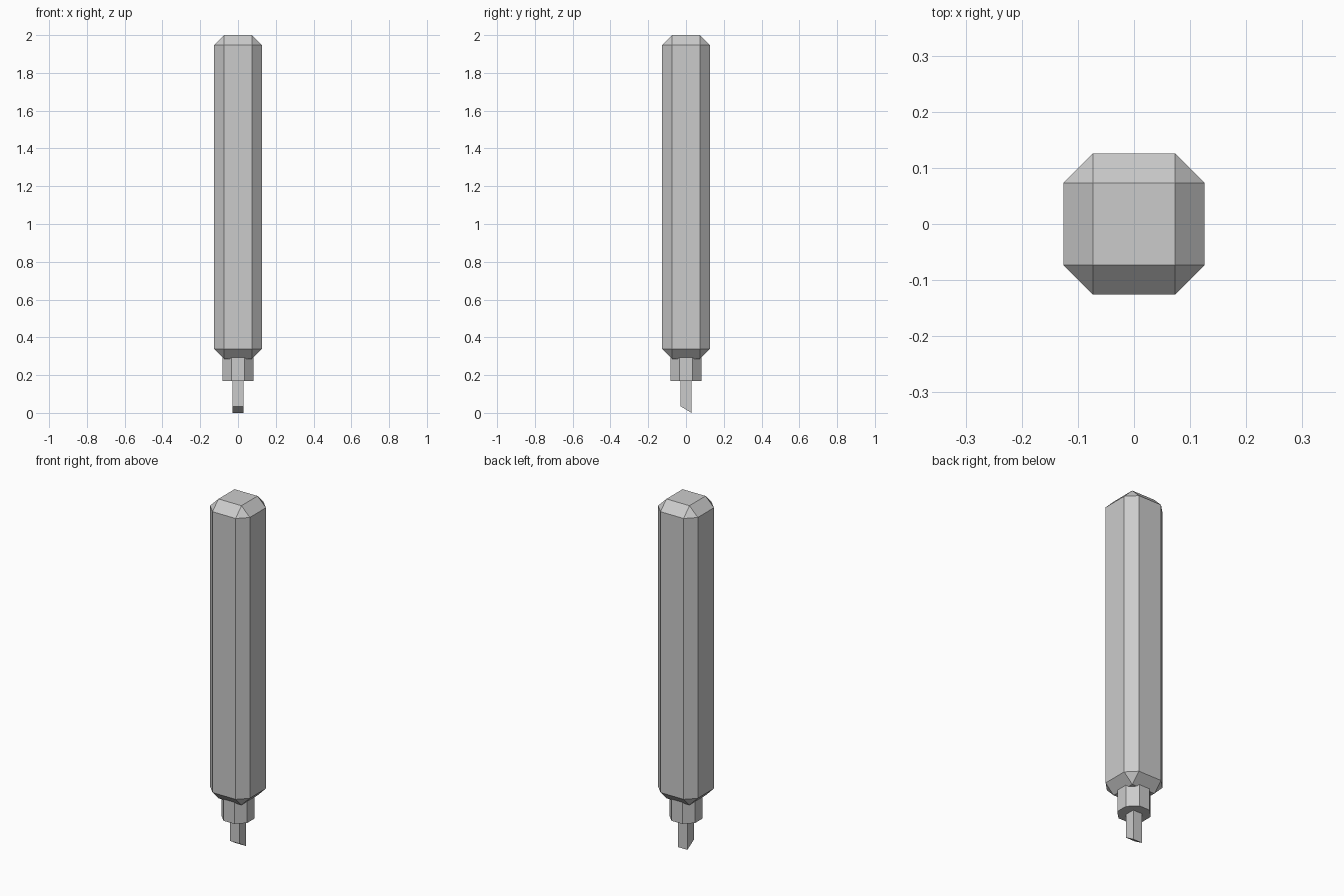
import bpy, bmesh
from math import pi, cos
from mathutils import Matrix

if "Cube" in bpy.data.objects:
    bpy.data.objects.remove(bpy.data.objects["Cube"])


def finish(bm, name):
    bmesh.ops.recalc_face_normals(bm, faces=bm.faces)
    mesh = bpy.data.meshes.new(name)
    bm.to_mesh(mesh)
    bm.free()
    obj = bpy.data.objects.new(name, mesh)
    bpy.context.collection.objects.link(obj)
    return obj


def box(half, z0, z1):
    bm = bmesh.new()
    m = Matrix.Translation((0, 0, (z0 + z1) / 2)) @ Matrix.Diagonal((2 * half, 2 * half, z1 - z0, 1))
    bmesh.ops.create_cube(bm, size=1, matrix=m)
    return bm


# Handle: long box with every edge chamfered
bm = box(0.126, 0.285, 2.0)
bmesh.ops.bevel(bm, geom=bm.edges[:], offset=0.053, segments=1, affect='EDGES')
finish(bm, "handle")

# Collar: octagonal sleeve sunk slightly into the handle
bm = bmesh.new()
r = 0.082 / cos(pi / 8)
m = Matrix.Translation((0, 0, 0.235)) @ Matrix.Rotation(pi / 8, 4, 'Z')
bmesh.ops.create_cone(bm, cap_ends=True, segments=8, radius1=r, radius2=r, depth=0.13, matrix=m)
finish(bm, "collar")

# Blade: square bar whose tip is cut on a slant
bm = box(0.029, 0.0, 0.18)
for v in bm.verts:
    if v.co.z < 0.01 and v.co.y < 0:
        v.co.z = 0.035
finish(bm, "blade")
